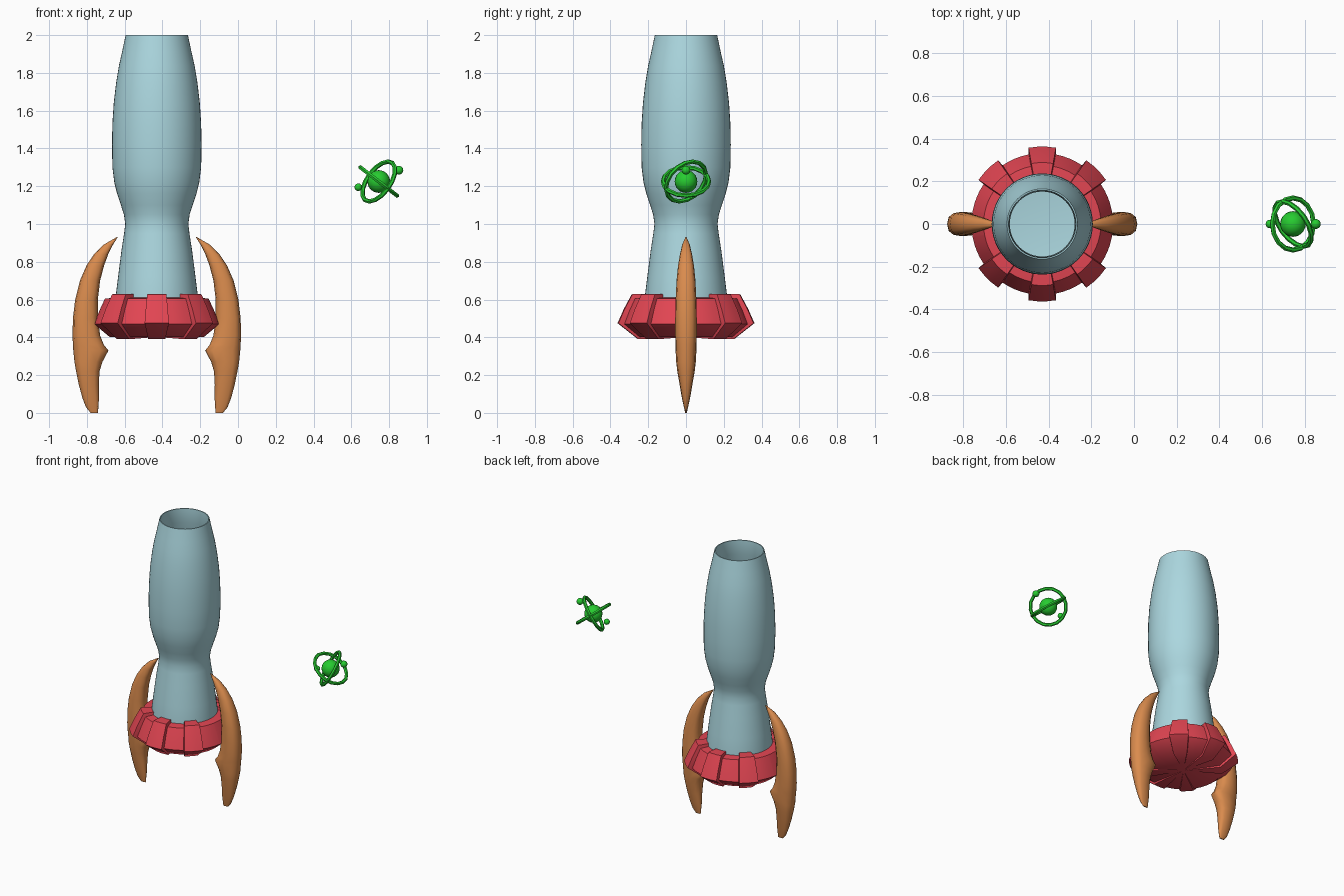
import bpy, bmesh, math
from mathutils import Vector

cube = bpy.data.objects.get("Cube")
if cube:
    bpy.data.objects.remove(cube, do_unlink=True)

AXIS = Vector((-0.43, 0, 0))      # rocket centre line
ATOM = Vector((0.745, 0, 1.225))  # floating atom centre


def material(name, rgb):
    m = bpy.data.materials.new(name)
    m.use_nodes = True
    m.diffuse_color = (*rgb, 1)
    m.node_tree.nodes["Principled BSDF"].inputs["Base Color"].default_value = (*rgb, 1)
    return m


blue = material("pale blue", (0.41, 0.68, 0.74))
red = material("red", (0.76, 0.06, 0.085))
orange = material("orange", (0.70, 0.26, 0.075))
green = material("green", (0.02, 0.60, 0.03))


def finish(obj, mat, angle=40):
    obj.data.materials.clear()
    obj.data.materials.append(mat)
    bpy.ops.object.select_all(action='DESELECT')
    obj.select_set(True)
    bpy.context.view_layer.objects.active = obj
    bpy.ops.object.shade_smooth_by_angle(angle=math.radians(angle))
    return obj


def loft(name, rings, mat, location, caps=False, angle=40):
    """Join equal-length closed rings of points into one skin."""
    bm = bmesh.new()
    rows = [[bm.verts.new(p) for p in ring] for ring in rings]
    n = len(rows[0])
    for a, b in zip(rows, rows[1:]):
        for i in range(n):
            j = (i + 1) % n
            bm.faces.new((a[i], a[j], b[j], b[i]))
    if caps:
        bm.faces.new(rows[0][::-1])
        bm.faces.new(rows[-1])
    bmesh.ops.remove_doubles(bm, verts=bm.verts, dist=1e-5)
    bmesh.ops.recalc_face_normals(bm, faces=bm.faces)
    mesh = bpy.data.meshes.new(name)
    bm.to_mesh(mesh)
    bm.free()
    obj = bpy.data.objects.new(name, mesh)
    obj.location = location
    bpy.context.collection.objects.link(obj)
    return finish(obj, mat, angle)


def circle(r, z, n=48):
    return [(r * math.cos(t * math.tau / n), r * math.sin(t * math.tau / n), z)
            for t in range(n)]


# Hull: hollow shell, open at the top, with an inner lip
outer = [(0, 0.5), (0.22, 0.5), (0.22, 0.6), (0.205, 0.72), (0.187, 0.86),
         (0.173, 0.95), (0.167, 1.0), (0.174, 1.05), (0.19, 1.1), (0.21, 1.16),
         (0.225, 1.22), (0.235, 1.3), (0.237, 1.42), (0.235, 1.53), (0.228, 1.64),
         (0.215, 1.75), (0.2, 1.84), (0.184, 1.91), (0.165, 2.0)]
inner = [(0.158, 2.0), (0.155, 1.9), (0.19, 1.8), (0.22, 1.5), (0.21, 1.25),
         (0.152, 1.0), (0.19, 0.7), (0, 0.68)]
loft("hull", [circle(r, z) for r, z in outer + inner], blue, AXIS)

# Skirt: flared collar with raised blocks around it
plain = [(0.0, 0.612), (0.2, 0.612), (0.275, 0.605), (0.305, 0.54), (0.332, 0.47),
         (0.25, 0.402), (0.0, 0.402)]
raised = [(0.0, 0.612), (0.2, 0.63), (0.288, 0.628), (0.33, 0.55), (0.363, 0.475),
          (0.255, 0.39), (0.0, 0.402)]
steps = [(-10.2, 1), (-3.5, 1), (3.5, 1), (10.2, 1),
         (11, 0), (17, 0), (22.5, 0), (28, 0), (34, 0)]
spokes = []
for k in range(8):
    for deg, up in steps:
        spokes.append((math.radians(45 * k + deg), up and k % 4 != 0, deg))
rings = []
for p, q in zip(plain, raised):
    ring = []
    for a, up, deg in spokes:
        r, z = q if up else p
        ring.append((r * math.cos(a), r * math.sin(a), z))
    rings.append(ring)
loft("skirt", rings, red, AXIS, angle=50)

# Fins: stacked rounded sections (height, inner x, outer x, half thickness)
fin_rows = [(0.0, 0.312, 0.350, 0.004), (0.03, 0.309, 0.375, 0.011),
            (0.08, 0.306, 0.394, 0.022), (0.15, 0.307, 0.413, 0.034),
            (0.22, 0.303, 0.427, 0.046), (0.27, 0.288, 0.436, 0.052),
            (0.33, 0.256, 0.442, 0.055), (0.36, 0.280, 0.444, 0.056),
            (0.41, 0.300, 0.446, 0.057), (0.50, 0.312, 0.444, 0.057),
            (0.60, 0.312, 0.432, 0.055), (0.70, 0.300, 0.407, 0.050),
            (0.78, 0.279, 0.372, 0.042), (0.84, 0.257, 0.332, 0.032),
            (0.89, 0.232, 0.282, 0.020), (0.93, 0.207, 0.213, 0.003)]


def fin_section(z, x0, x1, w, side):
    mid, half = (x0 + x1) / 2, (x1 - x0) / 2
    ring = []
    for i in range(12):
        a = i * math.tau / 12
        c, s = math.cos(a), math.sin(a)
        ring.append((side * (mid + half * math.copysign(abs(c) ** 0.8, c)),
                     w * math.copysign(abs(s) ** 0.8, s), z))
    return ring


for side, label in ((1, "left"), (-1, "right")):
    loft(label + "_fin", [fin_section(*row, side) for row in fin_rows],
         orange, AXIS, caps=True, angle=50)


# Atom: core, two tilted orbits and two small particles
def ball(name, offset, r):
    bpy.ops.mesh.primitive_uv_sphere_add(segments=20, ring_count=12, radius=r,
                                         location=ATOM + Vector(offset))
    bpy.context.object.name = name
    finish(bpy.context.object, green)


def orbit(name, normal):
    turn = Vector(normal).to_track_quat('Z', 'Y').to_euler()
    bpy.ops.mesh.primitive_torus_add(major_segments=16, minor_segments=6,
                                     major_radius=0.122, minor_radius=0.012,
                                     location=ATOM, rotation=turn)
    bpy.context.object.name = name
    finish(bpy.context.object, green, 50)


ball("atom_core", (0, 0, 0), 0.06)
ball("left_particle", (0.107, 0, 0.06), 0.023)
ball("right_particle", (-0.108, 0, -0.03), 0.02)
orbit("first_orbit", (0.61, 0, 0.79))
orbit("second_orbit", (-0.7, -0.5, 0.5))
